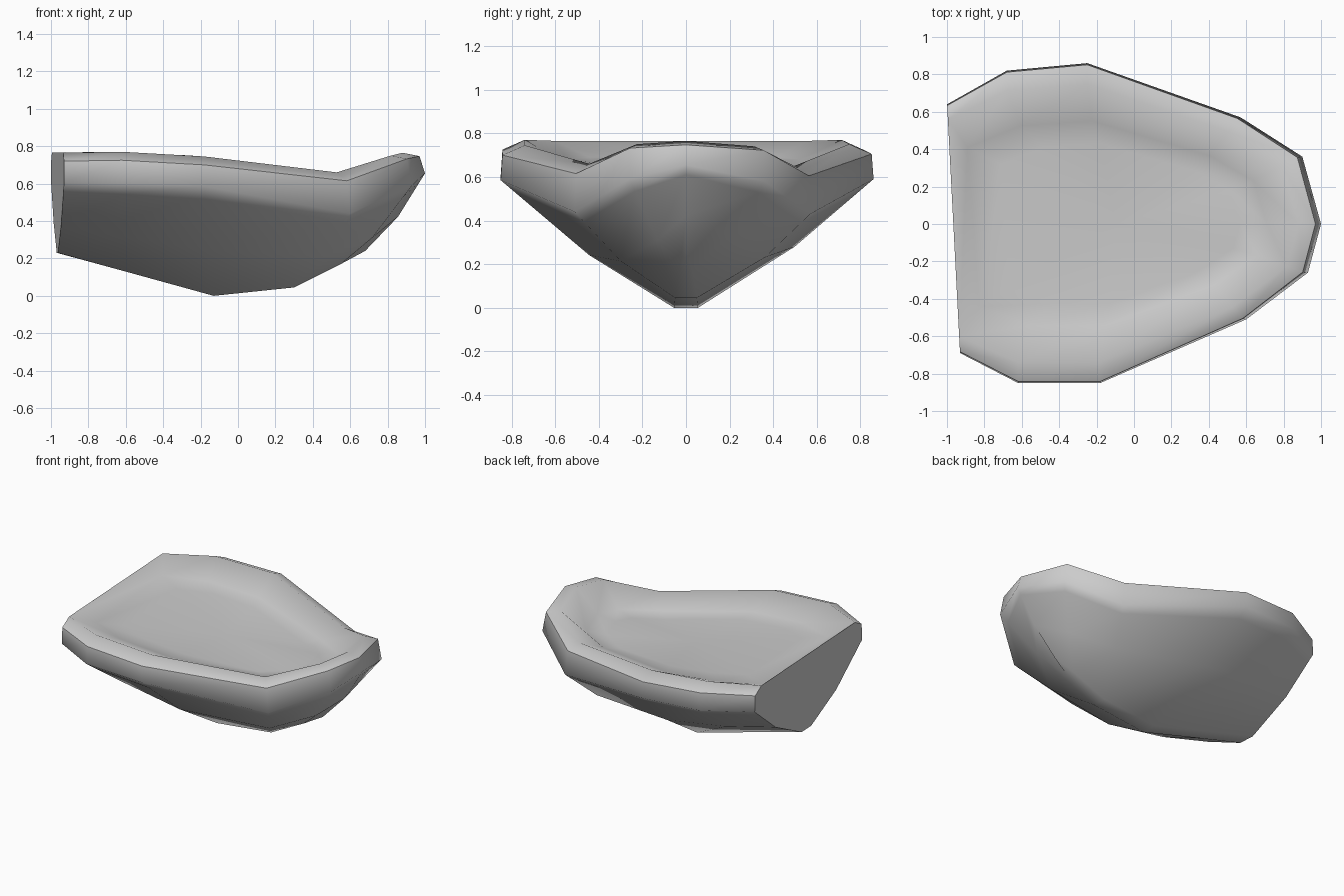
import bpy, bmesh, math
from mathutils import Vector

cube = bpy.data.objects.get("Cube")
if cube:
    bpy.data.objects.remove(cube, do_unlink=True)

# Rim outline from one stern corner round the bow to the other: x, y, crest height
OUTLINE = [(-1, .64, .765), (-.68, .82, .77), (-.25, .86, .75), (.57, .57, .65),
           (.9, .36, .74), (1, 0, .765), (.93, -.26, .75), (.6, -.51, .66),
           (-.18, -.85, .745), (-.62, -.85, .77), (-.93, -.69, .765)]
# Keel profile from stern to bow: x, half width, z,
# then floor height, lip depth and how far out the hull bulge sits
KEEL = [(-.965, .06, .23, .69, .16, .55), (-.62, .055, .135, .68, .17, .55),
        (-.13, .055, 0, .655, .16, .55), (.3, .05, .045, .59, .22, .6),
        (.55, .03, .17, .6, .16, .5), (.68, 0, .24, .615, .11, .55)]
COUNT = len(OUTLINE)
LAST = COUNT - 1


def section(i):
    """Points of one cross-section, from the floor over the rim to the keel."""
    x, y, z = OUTLINE[i]
    kx, ky, kz, floor_z, depth, bulge = KEEL[min(i, LAST - i)]
    keel = Vector((kx, math.copysign(ky, y), kz))
    ahead = x > 0
    near_bow = x > .8
    low = Vector((x, y, z - depth))
    high = Vector((x * .97 if ahead else x, y * .99, z - (.018 if near_bow else .045)))
    crest = Vector((x * .88 if ahead else x, y * .87, z))
    edge = Vector((x * .71 if ahead else x * .89, y * .64, floor_z))
    floor = Vector((edge.x * .8, edge.y * .78, floor_z - .015))
    mid = keel.lerp(low, bulge - (.06 if y < 0 else 0)) - Vector((0, 0, .045))
    side = low.lerp(mid, .2)
    outside = [crest, high, low, side, mid, keel]
    if i in (0, LAST):
        # Keep the stern plate in one slanted plane
        for p in outside:
            p.x = -.966 - .052 * p.y
    return [floor, edge] + outside


def build_hull():
    bm = bmesh.new()
    cols = [[bm.verts.new(p) for p in section(i)] for i in range(COUNT)]

    # Floor border, lip and hull sides
    for a, b in zip(cols, cols[1:]):
        for j in range(len(a) - 1):
            bm.faces.new((a[j], a[j + 1], b[j + 1], b[j]))

    # Flat stern plate and the slope inside it
    first, last = cols[0], cols[-1]
    bm.faces.new(first[2:] + last[:1:-1])
    for j in range(2):
        bm.faces.new((first[j], first[j + 1], last[j + 1], last[j]))

    # Nearly level floor
    centre = bm.verts.new((-.1, 0, .63))
    for i in range(COUNT):
        bm.faces.new((centre, cols[i][0], cols[(i + 1) % COUNT][0]))

    # Narrow keel strip
    for i in range(LAST // 2):
        strip = [cols[i][-1], cols[i + 1][-1], cols[LAST - i - 1][-1], cols[LAST - i][-1]]
        bm.faces.new(list(dict.fromkeys(strip)))

    bmesh.ops.recalc_face_normals(bm, faces=bm.faces)
    mesh = bpy.data.meshes.new("dished_hull")
    bm.to_mesh(mesh)
    bm.free()
    obj = bpy.data.objects.new("dished_hull", mesh)
    bpy.context.collection.objects.link(obj)
    return obj


# Plain grey material
grey = bpy.data.materials.new("light_grey")
grey.use_nodes = True
grey.diffuse_color = (.6, .6, .6, 1)
grey.node_tree.nodes["Principled BSDF"].inputs["Base Color"].default_value = (.6, .6, .6, 1)

hull = build_hull()
hull.data.materials.append(grey)
bpy.ops.object.select_all(action="DESELECT")
hull.select_set(True)
bpy.context.view_layer.objects.active = hull
bpy.ops.object.shade_smooth_by_angle(angle=math.radians(56))
